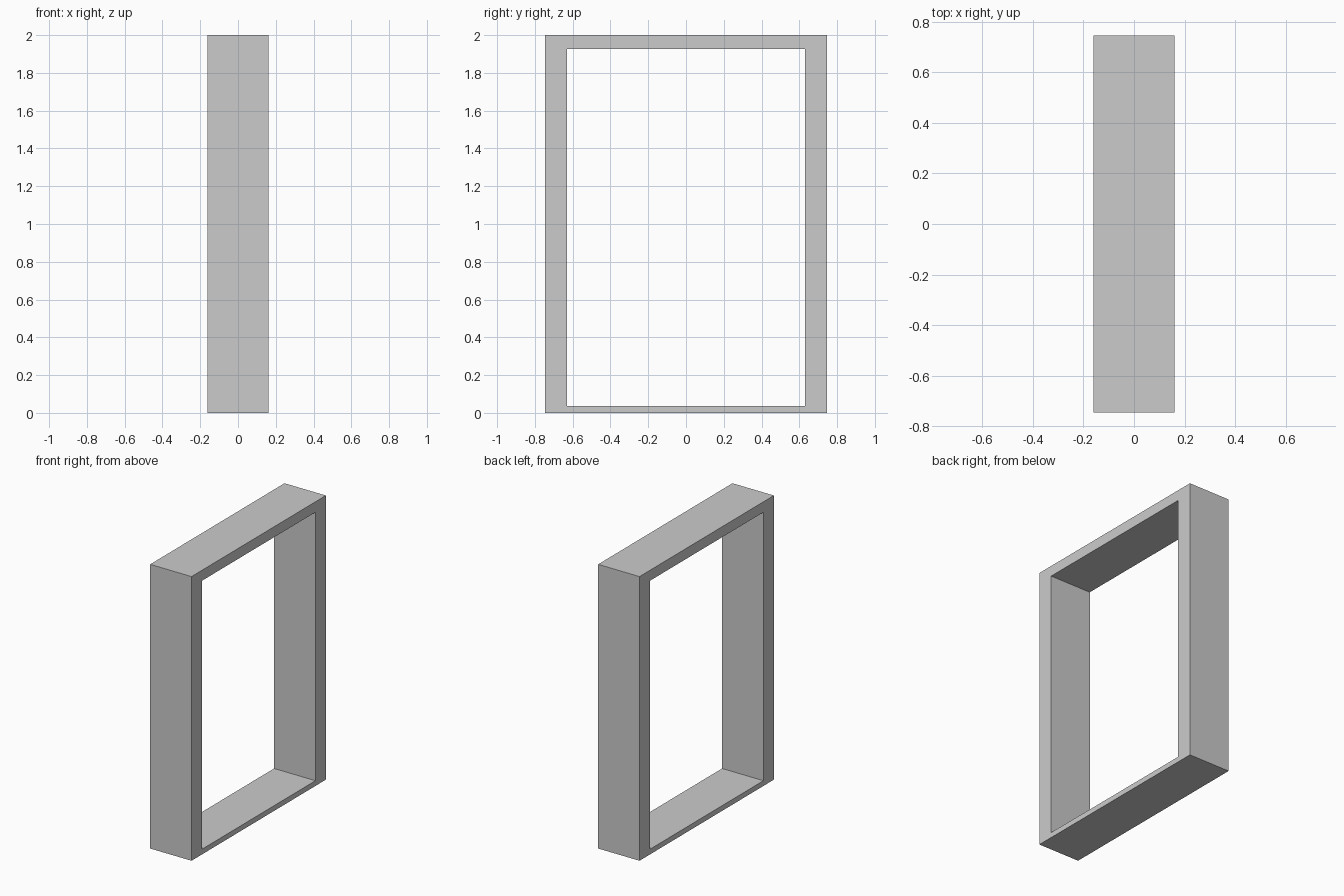
import bpy, bmesh

if "Cube" in bpy.data.objects:
    bpy.data.objects.remove(bpy.data.objects["Cube"])

HALF_DEPTH = 0.161           # x
OUTER = (-0.747, 0.747, 0.0, 2.0)      # y min, y max, z min, z max
INNER = (-0.631, 0.631, 0.037, 1.926)


def rectangle(bm, x, bounds):
    y0, y1, z0, z1 = bounds
    return [bm.verts.new((x, y, z)) for y, z in ((y0, z0), (y1, z0), (y1, z1), (y0, z1))]


# Door frame: one flat ring profile extruded through its depth
bm = bmesh.new()
outer = rectangle(bm, -HALF_DEPTH, OUTER)
inner = rectangle(bm, -HALF_DEPTH, INNER)
for i in range(4):
    j = (i + 1) % 4
    bm.faces.new((outer[i], outer[j], inner[j], inner[i]))

ring = bmesh.ops.extrude_face_region(bm, geom=bm.faces[:], use_keep_orig=True)
moved = [g for g in ring["geom"] if isinstance(g, bmesh.types.BMVert)]
bmesh.ops.translate(bm, verts=moved, vec=(2 * HALF_DEPTH, 0, 0))
bmesh.ops.recalc_face_normals(bm, faces=bm.faces[:])

mesh = bpy.data.meshes.new("door_frame")
bm.to_mesh(mesh)
bm.free()
bpy.context.collection.objects.link(bpy.data.objects.new("door_frame", mesh))
